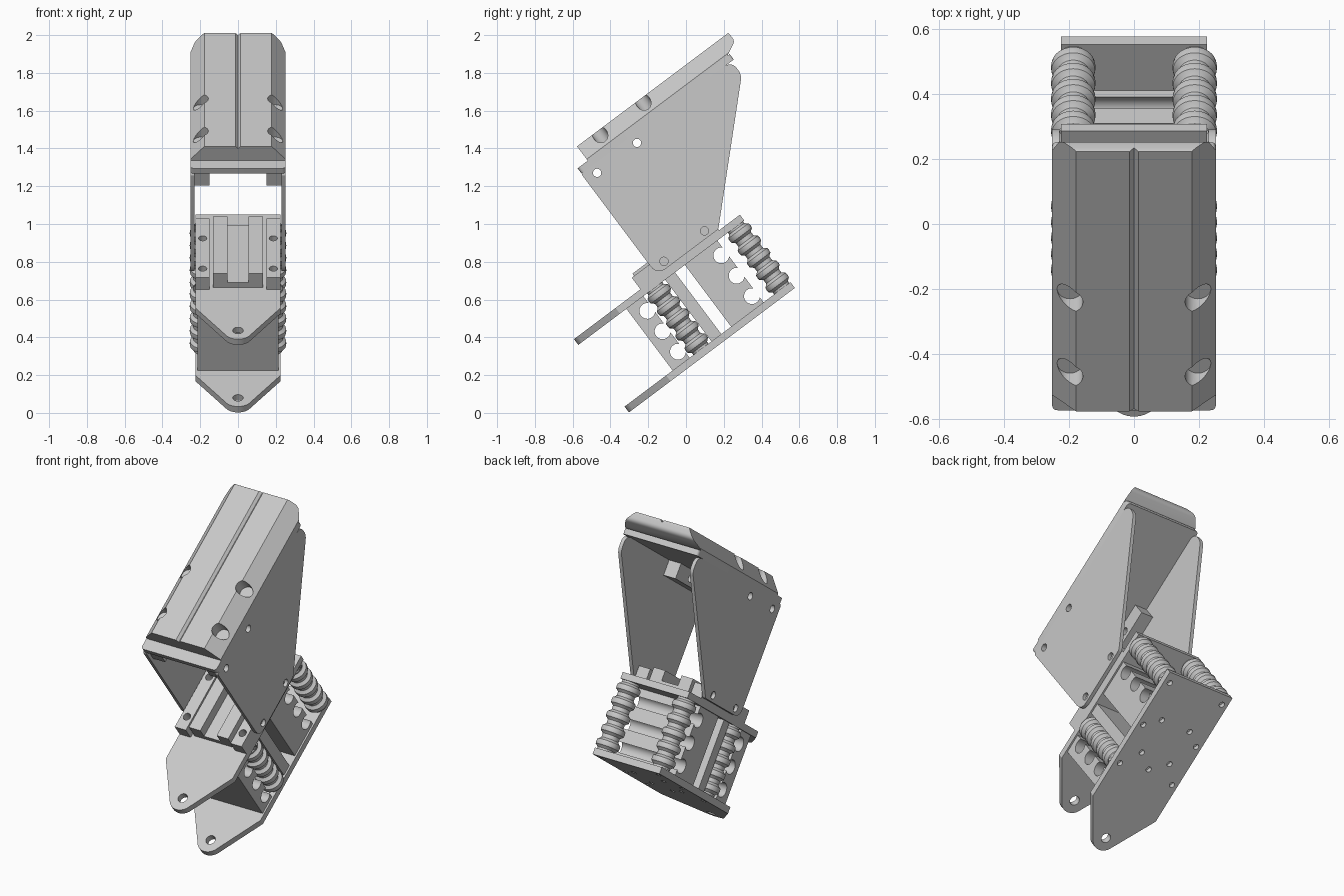
import bpy, bmesh, math
from mathutils import Matrix, Vector

if "Cube" in bpy.data.objects:
    bpy.data.objects.remove(bpy.data.objects["Cube"])

# Parts are laid out as (x, along, height) in an upright frame, then tilted
TILT = Matrix.Rotation(math.atan2(3, 4), 4, 'X')

grey = bpy.data.materials.new("machined_grey")
GREY = (0.58, 0.58, 0.58, 1)
grey.diffuse_color = GREY
grey.use_nodes = True
grey.node_tree.nodes["Principled BSDF"].inputs["Base Color"].default_value = GREY


def add_prism(bm, pts, axis, lo, hi):
    """Extrude a 2D outline along x (0), along (1) or height (2)."""
    def put(p, d):
        v = list(p)
        v.insert(axis, d)
        return v
    a = [bm.verts.new(put(p, lo)) for p in pts]
    b = [bm.verts.new(put(p, hi)) for p in pts]
    bm.faces.new(a)
    bm.faces.new(b)
    for i in range(len(a)):
        j = (i + 1) % len(a)
        bm.faces.new((a[i], a[j], b[j], b[i]))


def rect(a0, a1, b0, b1):
    return [(a0, b0), (a1, b0), (a1, b1), (a0, b1)]


def circle(a, b, r, n=24):
    return [(a + r * math.cos(t * math.tau / n), b + r * math.sin(t * math.tau / n))
            for t in range(n)]


def rounded(pts, radii, n=6):
    """Round the outline corners with quadratic arcs."""
    out = []
    for i, (p, r) in enumerate(zip(pts, radii)):
        p = Vector(p)
        if not r:
            out.append(tuple(p))
            continue
        s = p + (Vector(pts[i - 1]) - p).normalized() * r
        e = p + (Vector(pts[(i + 1) % len(pts)]) - p).normalized() * r
        for k in range(n + 1):
            t = k / n
            out.append(tuple(s * (1 - t) ** 2 + p * 2 * t * (1 - t) + e * t * t))
    return out


def new_object(name, prisms):
    bm = bmesh.new()
    for pr in prisms:
        add_prism(bm, *pr)
    bmesh.ops.recalc_face_normals(bm, faces=bm.faces)
    me = bpy.data.meshes.new(name)
    bm.to_mesh(me)
    bm.free()
    ob = bpy.data.objects.new(name, me)
    bpy.context.collection.objects.link(ob)
    return ob


def part(name, prisms, cuts=(), keep=()):
    """Build a part, intersect with keep, subtract the cuts, tilt and finish."""
    ob = new_object(name, prisms)
    for op, tools in (('INTERSECT', keep), ('DIFFERENCE', cuts)):
        if not tools:
            continue
        cutter = new_object(name + "_cutter", tools)
        mod = ob.modifiers.new("cut", 'BOOLEAN')
        mod.operation, mod.solver, mod.object = op, 'EXACT', cutter
        bpy.context.view_layer.update()
        ev = ob.evaluated_get(bpy.context.evaluated_depsgraph_get())
        me = bpy.data.meshes.new_from_object(ev)
        ob.modifiers.clear()
        ob.data = me
        bpy.data.objects.remove(cutter)
    return finish(ob)


def finish(ob):
    ob.data.transform(TILT)
    ob.data.materials.clear()
    ob.data.materials.append(grey)
    bpy.ops.object.select_all(action='DESELECT')
    ob.select_set(True)
    bpy.context.view_layer.objects.active = ob
    bpy.ops.object.shade_smooth_by_angle(angle=math.radians(30))
    return ob


SIDES = (("left", 1), ("right", -1))
BASE, DECK = 0.222, 0.63          # top of lower plate, underside of upper plate
ROD_X, ROD_U = 0.187, (0.265, 0.8)

# Twin plates with a rounded tongue at the front
tongue = [(0.077 * math.cos(t), -0.163 + 0.077 * math.sin(t))
          for t in [math.pi * (1.23 + 0.54 * k / 12) for k in range(13)]]
outline = tongue + [(0.225, 0.035), (0.225, 0.858), (-0.225, 0.858), (-0.225, 0.035)]
bolts = [(0, 0.295)]
for s in (1, -1):
    bolts += [(s * ROD_X, ROD_U[0]), (s * ROD_X, ROD_U[1]),
              (s * 0.19, 0.52), (s * 0.1, 0.585), (s * 0.1, 0.37)]
eye = (circle(0, -0.163, 0.028), 2, 0, 1)
part("lower_plate", [(outline, 2, 0.183, BASE)],
     [eye] + [(circle(x, u, 0.016), 2, 0, 0.21) for x, u in bolts])
part("upper_plate", [(outline, 2, DECK, 0.668)], [eye])

# Grooved blocks and cross wall between the plates
for name, u0, u1 in (("front_block", 0.078, 0.19), ("rear_block", 0.465, 0.68)):
    part(name, [(rect(u0, u1, BASE, DECK), 0, -0.215, 0.215)],
         [(circle(u1 - 0.03, h, 0.042), 0, -0.3, 0.3) for h in (0.285, 0.42, 0.555)])
part("cross_wall", [(rect(0.335, 0.4, BASE, DECK), 0, -0.215, 0.215)])


# Ribbed bellows columns at the four corners
def bellows(name, x, u, ribs=5, n=28):
    pitch = (DECK - BASE) / ribs
    rib = ((0.05, 0), (0.05, 0.14), (0.058, 0.24), (0.067, 0.32),
           (0.069, 0.5), (0.067, 0.68), (0.058, 0.76), (0.05, 0.86))
    prof = [(r, BASE + (i + t) * pitch) for i in range(ribs) for r, t in rib]
    prof.append((0.05, DECK))
    bm = bmesh.new()
    rings = [[bm.verts.new((a, b, z)) for a, b in circle(x, u, r, n)] for r, z in prof]
    for lo, hi in zip(rings, rings[1:]):
        for i in range(n):
            j = (i + 1) % n
            bm.faces.new((lo[i], lo[j], hi[j], hi[i]))
    me = bpy.data.meshes.new(name)
    bm.to_mesh(me)
    bm.free()
    ob = bpy.data.objects.new(name, me)
    bpy.context.collection.objects.link(ob)
    finish(ob)


for side, s in SIDES:
    for end, u in zip(("front", "rear"), ROD_U):
        bellows(f"{end}_{side}_bellows", s * ROD_X, u)

# Clamp blocks, slide rails and cover blocks
cover_pins = [(circle(u, 1.299, 0.022), 0, -1, 1) for u in (0.386, 0.65)]
plate_pins = [(circle(u, 0.712, 0.022), 0, -1, 1) for u in (0.388, 0.656)]
for side, s in SIDES:
    x0, x1 = sorted((s * 0.15, s * 0.225))
    part(f"{side}_clamp_block", [(rect(x0, x1, 0.2, 0.72), 2, 0.668, 0.745)],
         [(circle(s * 0.187, u, 0.022), 2, 0.69, 1) for u in (0.28, 0.547)])
    x0, x1 = sorted((s * 0.055, s * 0.132))
    part(f"{side}_rail", [(rect(x0, x1, 0.215, 0.72), 2, 0.668, 0.76)])
    x0, x1 = sorted((s * 0.15, s * 0.23))
    part(f"{side}_cover_block", [(rect(x0, x1, 0.335, 0.8), 2, 1.255, 1.345)], cover_pins)
part("rail_floor", [(rect(-0.055, 0.055, 0.215, 0.72), 2, 0.668, 0.7)])

# Tall side plates
side_outline = rounded([(0.315, 0.675), (0.72, 0.675), (1.31, 1.255), (1.31, 1.345), (0.315, 1.345)],
                       [0.06, 0.01, 0.03, 0.05, 0.015])
for side, s in SIDES:
    x0, x1 = sorted((s * 0.23, s * 0.252))
    part(f"{side}_side_plate", [(side_outline, 0, x0, x1)], cover_pins + plate_pins)

# Cover with chamfered sides, centre groove and screw pockets
part("cover_base", [(rounded(rect(-0.252, 0.252, 0.318, 1.325), [0.02] * 4), 2, 1.345, 1.38)])
section = [(-0.252, 1.375), (0.252, 1.375), (0.252, 1.39), (0.178, 1.475), (0.014, 1.475),
           (0, 1.46), (-0.014, 1.475), (-0.178, 1.475), (-0.252, 1.39)]
profile = rounded([(0.385, 1.36), (1.265, 1.36), (1.388, 1.42), (1.388, 1.485), (0.385, 1.485)],
                  [0, 0, 0.02, 0.025, 0])
pockets = []
for s in (1, -1):
    for u in (0.52, 0.806):
        pockets.append((circle(s * 0.197, u, 0.04), 2, 1.405, 1.6))
        pockets.append((circle(s * 0.197, u, 0.02), 2, 1.385, 1.404))
part("cover", [(section, 1, 0.3, 1.5)], pockets, [(profile, 0, -1, 1)])
